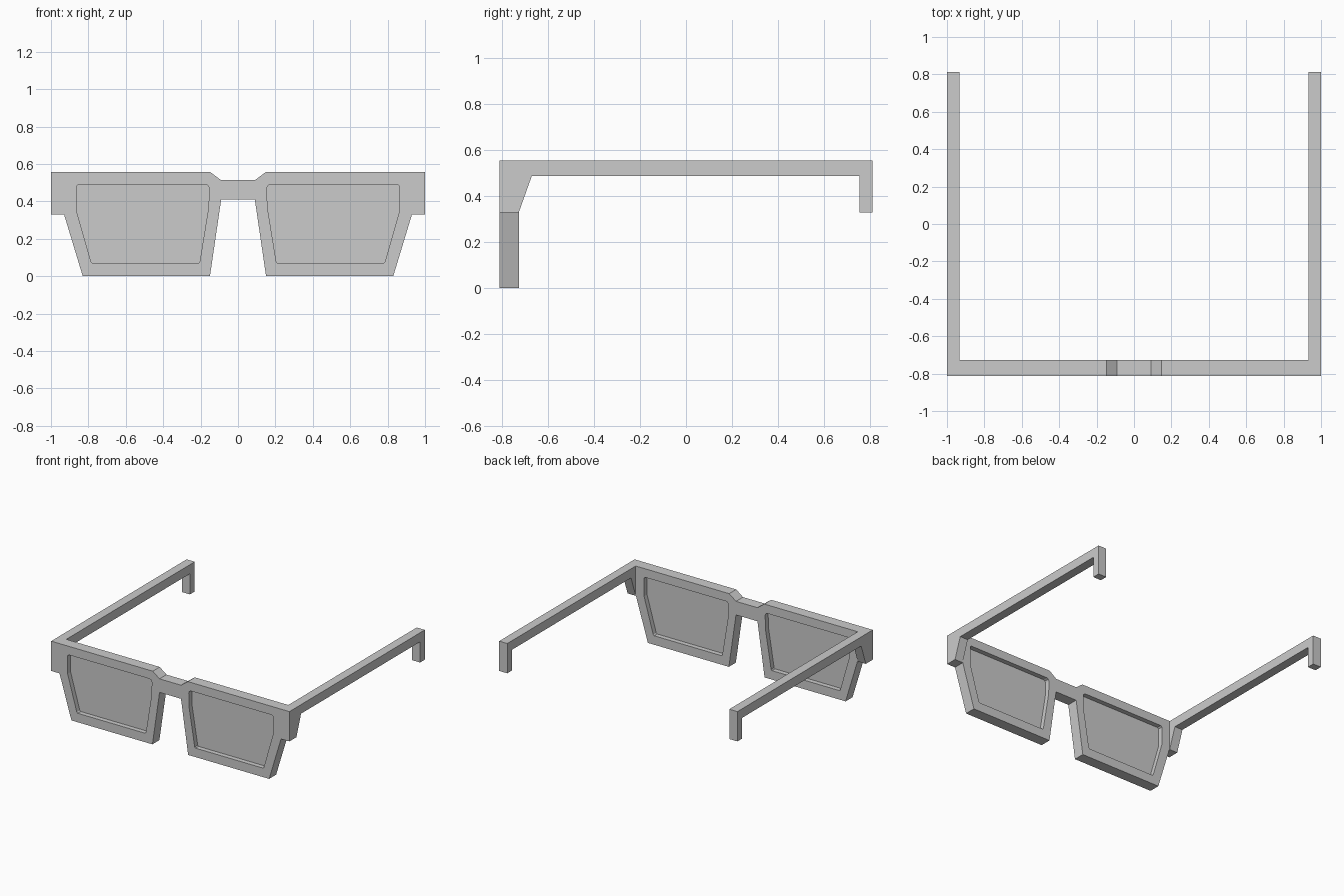
import bpy
import bmesh
from mathutils import Matrix

cube = bpy.data.objects.get("Cube")
if cube:
    bpy.data.objects.remove(cube, do_unlink=True)

grey = bpy.data.materials.new("plain grey")
grey.use_nodes = True
grey.diffuse_color = (0.6, 0.6, 0.6, 1)
grey.node_tree.nodes["Principled BSDF"].inputs["Base Color"].default_value = (0.6, 0.6, 0.6, 1)

# Profile planes: the front stands in x-z, the arms stand in y-z
FRONT = Matrix(((1, 0, 0), (0, 0, -1), (0, 1, 0)))
SIDE = Matrix(((0, 0, 1), (1, 0, 0), (0, 1, 0)))


def mirror(points):
    return [(-a, b) for a, b in reversed(points)]


def slab(name, outlines, plane, offset, thickness):
    """Fill the outlines (inner ones become holes) and extrude them."""
    curve = bpy.data.curves.new(name + " outline", "CURVE")
    curve.dimensions = "2D"
    curve.fill_mode = "BOTH"
    curve.extrude = thickness / 2
    for points in outlines:
        spline = curve.splines.new("POLY")
        spline.points.add(len(points) - 1)
        for p, (a, b) in zip(spline.points, points):
            p.co = (a, b, 0, 1)
        spline.use_cyclic_u = True
    helper = bpy.data.objects.new(name + " outline", curve)
    bpy.context.scene.collection.objects.link(helper)
    bpy.context.view_layer.update()
    graph = bpy.context.evaluated_depsgraph_get()
    mesh = bpy.data.meshes.new_from_object(helper.evaluated_get(graph))
    bpy.data.objects.remove(helper, do_unlink=True)
    bpy.data.curves.remove(curve)

    bm = bmesh.new()
    bm.from_mesh(mesh)
    bmesh.ops.remove_doubles(bm, verts=bm.verts, dist=0.0005)
    bm.transform(Matrix.Translation(offset) @ plane.to_4x4())
    bmesh.ops.recalc_face_normals(bm, faces=bm.faces)
    for face in bm.faces:
        face.smooth = False
        face.material_index = 0
    bm.to_mesh(mesh)
    bm.free()
    mesh.name = name
    mesh.materials.clear()
    mesh.materials.append(grey)
    obj = bpy.data.objects.new(name, mesh)
    bpy.context.scene.collection.objects.link(obj)
    return obj


# Front frame with two lens openings
half = [(0.09, 0.41), (0.15, 0), (0.83, 0), (0.93, 0.33), (1, 0.33),
        (1, 0.556), (0.147, 0.556), (0.09, 0.513)]
opening = [(0.205, 0.075), (0.212, 0.068), (0.777, 0.068), (0.785, 0.075),
           (0.862, 0.345), (0.862, 0.482), (0.852, 0.491), (0.172, 0.491),
           (0.16, 0.485), (0.155, 0.472), (0.157, 0.37)]
slab("front_frame", [half + mirror(half), opening, mirror(opening)],
     FRONT, (0, -0.77, 0), 0.084)

# Arm with a flared hinge end and a hooked tip
arm = [(-0.728, 0.33), (-0.672, 0.487), (0.755, 0.487), (0.755, 0.33),
       (0.812, 0.33), (0.812, 0.556), (-0.728, 0.556)]

for side, sign in (("left", 1), ("right", -1)):
    pane = opening if sign > 0 else mirror(opening)
    slab(side + "_lens", [pane], FRONT, (0, -0.77, 0), 0.012)
    slab(side + "_arm", [arm], SIDE, (sign * 0.966, 0, 0), 0.068)
